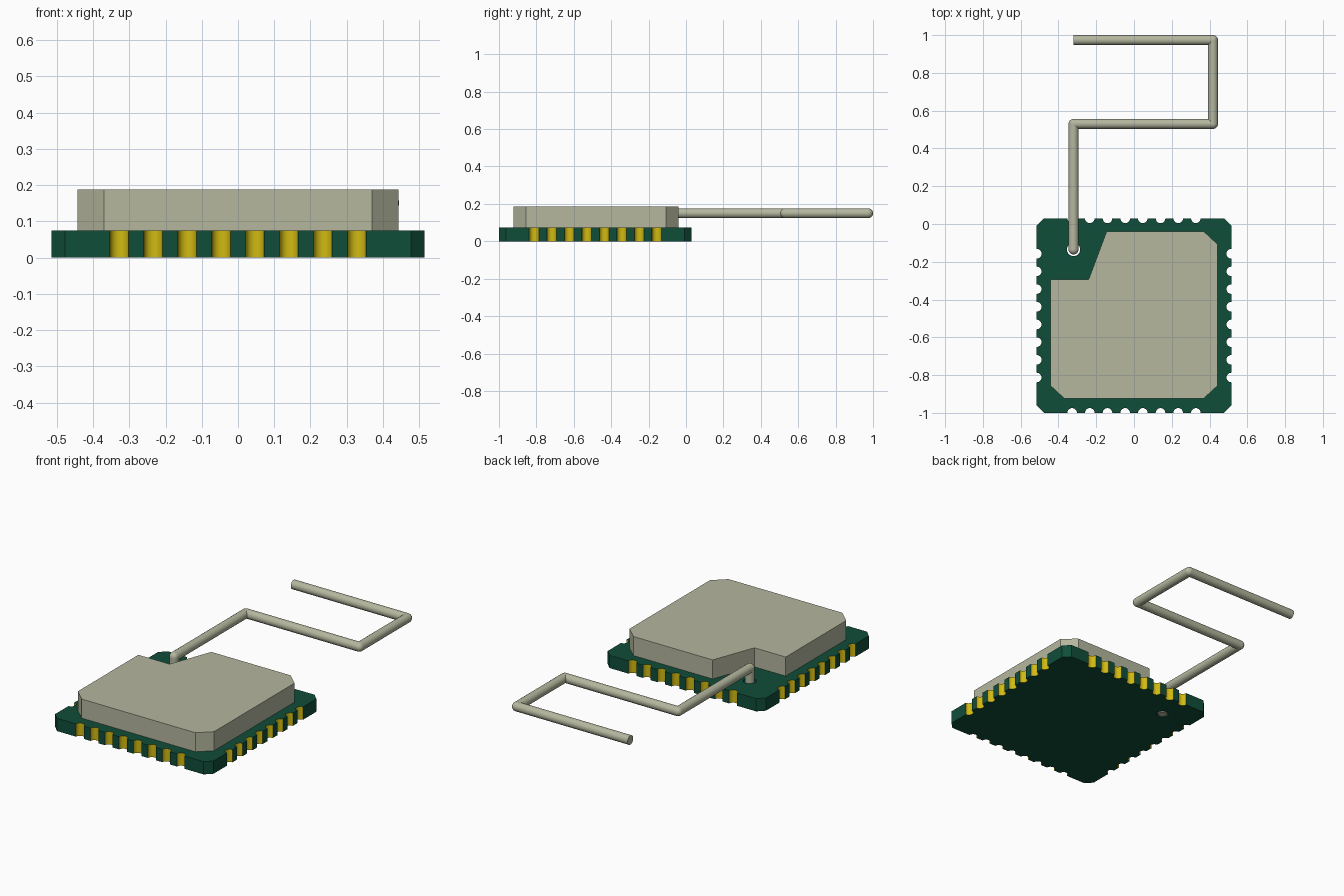
import bpy, bmesh, math
from mathutils import Vector, Matrix

cube = bpy.data.objects.get("Cube")
if cube:
    bpy.data.objects.remove(cube, do_unlink=True)


def material(name, rgb):
    m = bpy.data.materials.new(name)
    m.use_nodes = True
    m.diffuse_color = (*rgb, 1)
    bsdf = m.node_tree.nodes["Principled BSDF"]
    bsdf.inputs["Base Color"].default_value = (*rgb, 1)
    bsdf.inputs["Roughness"].default_value = 0.6
    return m


GREEN = material("board green", (0.005, 0.075, 0.042))
GOLD = material("contact gold", (0.64, 0.49, 0.006))
METAL = material("tinned metal", (0.46, 0.475, 0.345))


def finish(name, bm, mats, smooth=True):
    bmesh.ops.recalc_face_normals(bm, faces=bm.faces[:])
    mesh = bpy.data.meshes.new(name)
    bm.to_mesh(mesh)
    bm.free()
    for m in mats:
        mesh.materials.append(m)
    ob = bpy.data.objects.new(name, mesh)
    bpy.context.collection.objects.link(ob)
    if smooth:
        bpy.ops.object.select_all(action='DESELECT')
        ob.select_set(True)
        bpy.context.view_layer.objects.active = ob
        bpy.ops.object.shade_smooth_by_angle(angle=math.radians(35))
    return ob


def prism(loops, z0, z1):
    """Extrude an outline, with optional hole loops, from z0 to z1."""
    bm = bmesh.new()
    edges = []
    for loop in loops:
        vs = [bm.verts.new((x, y, z0)) for x, y in loop]
        edges += [bm.edges.new((vs[i - 1], vs[i])) for i in range(len(vs))]
    bmesh.ops.triangle_fill(bm, use_beauty=True, use_dissolve=False,
                            edges=edges, normal=(0, 0, 1))
    new = bmesh.ops.extrude_face_region(bm, geom=bm.faces[:])["geom"]
    top = [g for g in new if isinstance(g, bmesh.types.BMVert)]
    bmesh.ops.translate(bm, verts=top, vec=(0, 0, z1 - z0))
    return bm


# Board: square with clipped corners and eight half-round contacts per side
HALF, CLIP, CY, TOP = 0.515, 0.038, -0.485, 0.075
NOTCH_R, PITCH, ARC = 0.0255, 0.0936, 10
WIRE_X, WIRE_Y, HOLE_R = -0.32, -0.135, 0.035

outline, notch_centres = [], []
for side in range(4):
    turn = Matrix.Rotation(side * math.pi / 2, 2)
    local = [(-HALF + CLIP, -HALF)]
    for i in range(8):
        nx = (i - 3.5) * PITCH
        notch_centres.append(turn @ Vector((nx, -HALF)) + Vector((0, CY)))
        for k in range(ARC + 1):
            a = math.pi * (1 - k / ARC)
            local.append((nx + NOTCH_R * math.cos(a), -HALF + NOTCH_R * math.sin(a)))
    local.append((HALF - CLIP, -HALF))
    outline += [turn @ Vector(p) + Vector((0, CY)) for p in local]

hole = [(WIRE_X + HOLE_R * math.cos(t * math.pi / 12),
         WIRE_Y + HOLE_R * math.sin(t * math.pi / 12)) for t in range(24)]
bm = prism([outline, hole], 0, TOP)
bm.normal_update()
for f in bm.faces:
    c = f.calc_center_median()
    if abs(f.normal.z) < 0.5 and any((c.xy - n).length < NOTCH_R * 1.02 for n in notch_centres):
        f.material_index = 1
finish("circuit_board", bm, [GREEN, GOLD])

# Shield can with clipped corners and a cut-away beside the antenna
shield = [(-0.443, -0.293), (-0.443, -0.855), (-0.37, -0.923), (0.37, -0.923),
          (0.443, -0.855), (0.443, -0.108), (0.37, -0.04), (-0.145, -0.04),
          (-0.24, -0.293)]
finish("shield_can", prism([shield], TOP, 0.187), [METAL], smooth=False)

# Antenna: round wire with ball joints at the bends
WIRE_R, WIRE_Z, FAR_X = 0.0265, 0.15, 0.418
path = [Vector(p) for p in (
    (WIRE_X, WIRE_Y, 0), (WIRE_X, WIRE_Y, WIRE_Z), (WIRE_X, 0.53, WIRE_Z),
    (FAR_X, 0.53, WIRE_Z), (FAR_X, 0.9735, WIRE_Z), (WIRE_X, 0.9735, WIRE_Z))]
bm = bmesh.new()
for a, b in zip(path, path[1:]):
    d = b - a
    place = Matrix.Translation((a + b) / 2) @ d.to_track_quat('Z', 'Y').to_matrix().to_4x4()
    bmesh.ops.create_cone(bm, cap_ends=True, segments=24, radius1=WIRE_R,
                          radius2=WIRE_R, depth=d.length, matrix=place)
for p in path[1:-1]:
    bmesh.ops.create_uvsphere(bm, u_segments=24, v_segments=12, radius=WIRE_R,
                              matrix=Matrix.Translation(p))
finish("antenna_wire", bm, [METAL])
